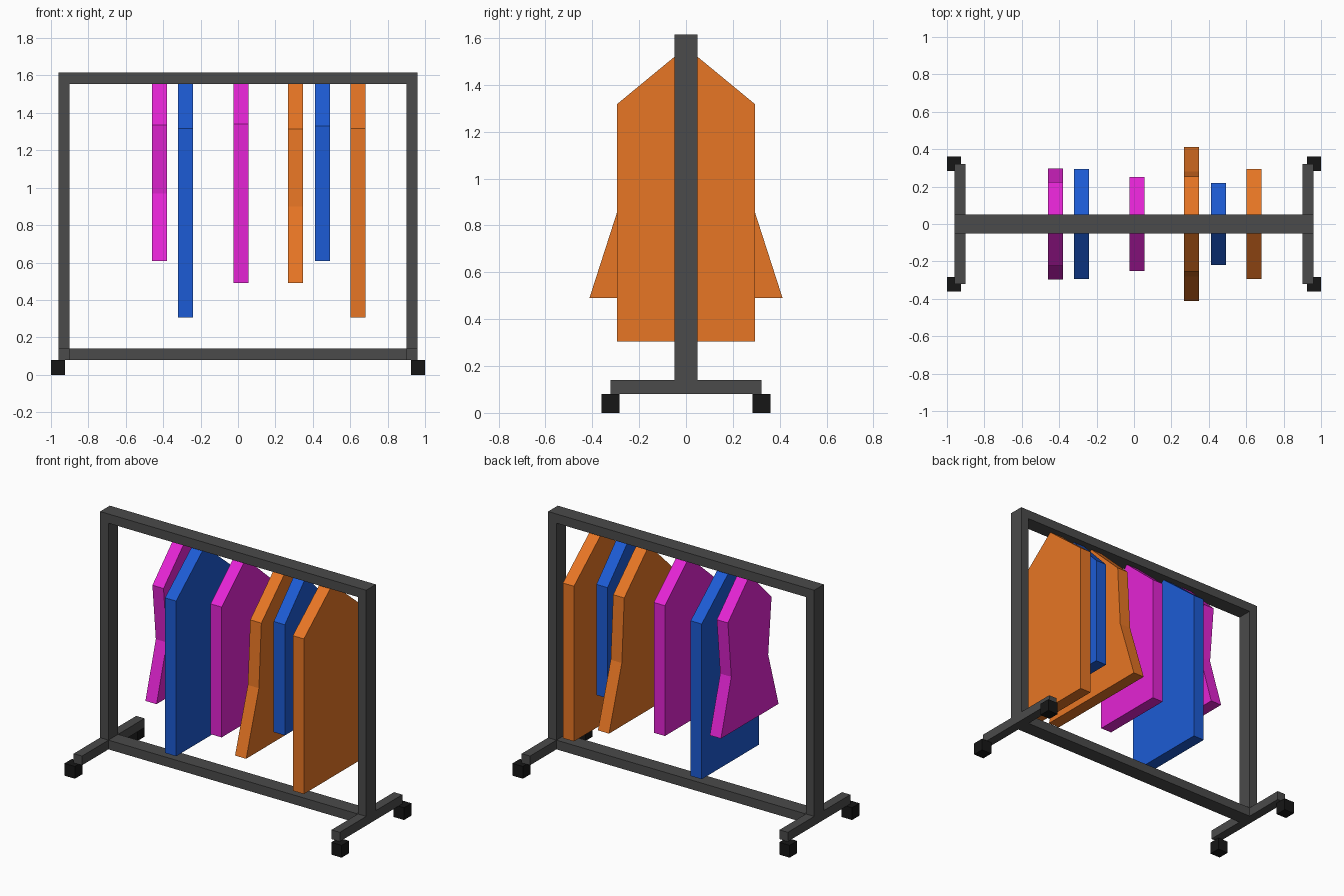
import bpy, bmesh

if "Cube" in bpy.data.objects:
    bpy.data.objects.remove(bpy.data.objects["Cube"])


def material(name, rgb):
    m = bpy.data.materials.new(name)
    m.diffuse_color = (*rgb, 1)
    m.use_nodes = True
    m.node_tree.nodes["Principled BSDF"].inputs["Base Color"].default_value = m.diffuse_color
    return m


METAL = material("dark_metal", (0.07, 0.07, 0.07))
RUBBER = material("black_rubber", (0.008, 0.008, 0.008))
ORANGE = material("orange_cloth", (0.80, 0.18, 0.018))
BLUE = material("blue_cloth", (0.012, 0.105, 0.66))
MAGENTA = material("magenta_cloth", (0.78, 0.018, 0.66))


def finish(name, bm, mat):
    bmesh.ops.recalc_face_normals(bm, faces=bm.faces[:])
    me = bpy.data.meshes.new(name)
    bm.to_mesh(me)
    bm.free()
    me.materials.append(mat)
    ob = bpy.data.objects.new(name, me)
    bpy.context.collection.objects.link(ob)
    return ob


def box(name, lo, hi, mat):
    """Axis-aligned box between two corners."""
    bm = bmesh.new()
    bmesh.ops.create_cube(bm, size=1)
    for v in bm.verts:
        v.co = [(a + b) / 2 + c * (b - a) for a, b, c in zip(lo, hi, v.co)]
    return finish(name, bm, mat)


def garment(name, x, half_profile, mat, thickness=0.08):
    """Flat garment: mirrored (y, z) outline from the neck, extruded along x."""
    outline = [(0, 1.56)] + half_profile
    outline += [(-y, z) for y, z in reversed(half_profile)]
    bm = bmesh.new()
    face = bm.faces.new([bm.verts.new((x - thickness / 2, y, z)) for y, z in outline])
    ext = bmesh.ops.extrude_face_region(bm, geom=[face], use_keep_orig=True)
    moved = [g for g in ext["geom"] if isinstance(g, bmesh.types.BMVert)]
    bmesh.ops.translate(bm, verts=moved, vec=(thickness, 0, 0))
    return finish(name, bm, mat)


# Rails joining the two ends
box("top_rail", (-0.90, -0.05, 1.555), (0.90, 0.05, 1.615), METAL)
box("bottom_rail", (-0.90, -0.05, 0.08), (0.90, 0.05, 0.14), METAL)

# Uprights, feet and casters on both sides
for side, s in (("left", -1), ("right", 1)):
    x0, x1 = sorted((s * 0.90, s * 0.96))
    box(f"{side}_upright", (x0, -0.05, 0.08), (x1, 0.05, 1.615), METAL)
    w0, w1 = sorted((s * 0.925, s * 1.0))
    for end, e in (("front", -1), ("back", 1)):
        y0, y1 = sorted((e * 0.05, e * 0.322))
        box(f"{side}_{end}_foot", (x0, y0, 0.08), (x1, y1, 0.14), METAL)
        y0, y1 = sorted((e * 0.283, e * 0.36))
        box(f"{side}_{end}_caster", (w0, y0, 0), (w1, y1, 0.08), RUBBER)

# Hanging garments: shoulder, (waist), hem
garment("magenta_dress", -0.42, [(0.225, 1.335), (0.19, 0.97), (0.297, 0.608)], MAGENTA)
garment("blue_coat", -0.28, [(0.295, 1.317), (0.295, 0.305)], BLUE)
garment("magenta_shirt", 0.017, [(0.25, 1.34), (0.25, 0.49)], MAGENTA)
garment("orange_dress", 0.307, [(0.255, 1.315), (0.28, 0.90), (0.412, 0.49)], ORANGE)
garment("blue_shirt", 0.452, [(0.22, 1.33), (0.22, 0.608)], BLUE)
garment("orange_coat", 0.642, [(0.295, 1.317), (0.295, 0.305)], ORANGE)
